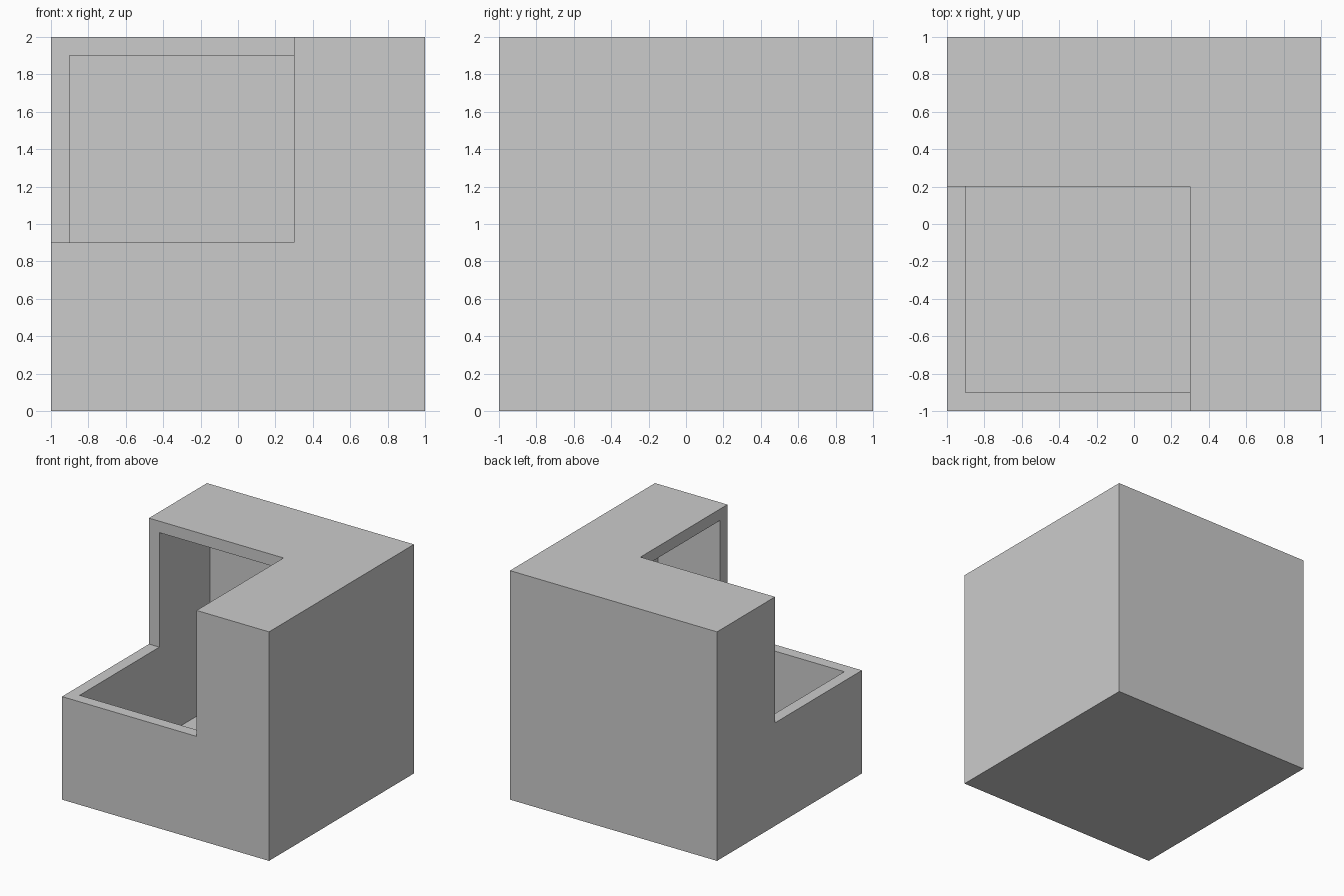
import bpy
from mathutils import Vector

if "Cube" in bpy.data.objects:
    bpy.data.objects.remove(bpy.data.objects["Cube"], do_unlink=True)

WALL = 0.1

# Single plain grey
grey = bpy.data.materials.new("light_grey")
grey.use_nodes = True
colour = (0.6, 0.6, 0.6, 1.0)
grey.diffuse_color = colour
grey.node_tree.nodes["Principled BSDF"].inputs["Base Color"].default_value = colour


def box(name, low, high):
    """Axis-aligned box between two corners."""
    low, high = Vector(low), Vector(high)
    bpy.ops.mesh.primitive_cube_add(size=1)
    obj = bpy.context.object
    obj.name = obj.data.name = name
    for v in obj.data.vertices:
        v.co = [(low[i] + high[i]) / 2 + v.co[i] * (high[i] - low[i]) for i in range(3)]
    obj.data.materials.append(grey)
    return obj


def cut(target, cutter):
    """Subtract the cutter, then discard it."""
    cutter.hide_render = True
    bpy.context.view_layer.objects.active = target
    mod = target.modifiers.new("cut", "BOOLEAN")
    mod.operation = "DIFFERENCE"
    mod.solver = "EXACT"
    mod.object = cutter
    bpy.ops.object.modifier_apply(modifier=mod.name)
    bpy.data.objects.remove(cutter, do_unlink=True)


# Hollow cube with even walls
shell = box("hollow_cube", (-1, -1, 0), (1, 1, 2))
cut(shell, box("cavity_cutter", (-1 + WALL, -1 + WALL, WALL), (1 - WALL, 1 - WALL, 2 - WALL)))

# Open corner: upper, front, -x side
cut(shell, box("corner_cutter", (-1.5, -1.5, 0.9), (0.3, 0.2, 2.5)))
